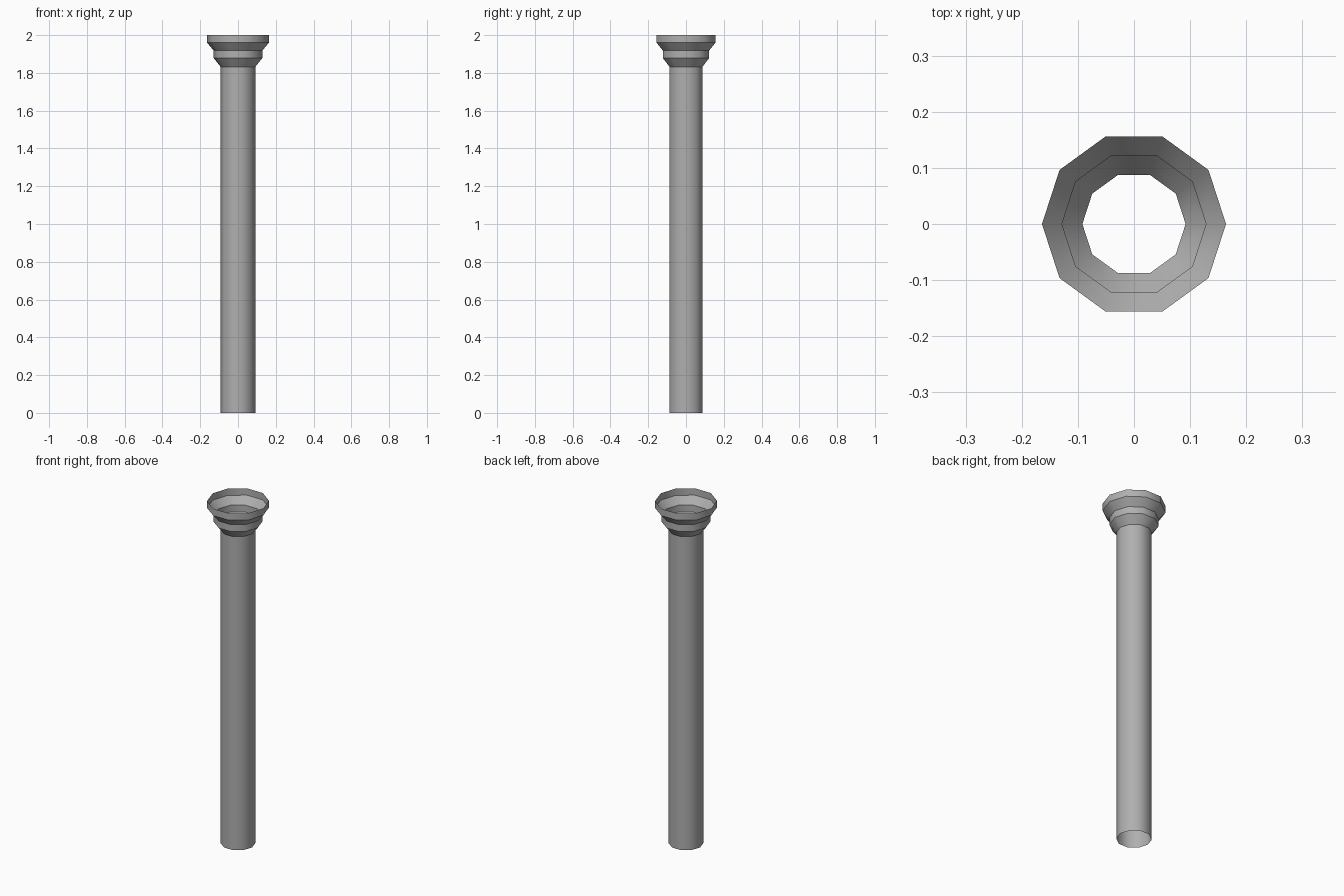
import bpy, bmesh
from math import cos, sin, pi

if "Cube" in bpy.data.objects:
    bpy.data.objects.remove(bpy.data.objects["Cube"])

SIDES = 10
# radius, height: plain shaft, then two flared collars
PROFILE = [(0.092, 0.0), (0.092, 1.832), (0.1285, 1.878),
           (0.1285, 1.918), (0.164, 1.96), (0.164, 2.0)]

# open-ended column lathed around z
bm = bmesh.new()
rings = [[bm.verts.new((r * cos(2 * pi * i / SIDES), r * sin(2 * pi * i / SIDES), z))
          for i in range(SIDES)] for r, z in PROFILE]
for low, high in zip(rings, rings[1:]):
    for i in range(SIDES):
        j = (i + 1) % SIDES
        bm.faces.new((low[i], low[j], high[j], high[i])).smooth = True

# smooth around the column, crisp at each horizontal ring
for e in bm.edges:
    if abs(e.verts[0].co.z - e.verts[1].co.z) < 1e-5:
        e.smooth = False

mesh = bpy.data.meshes.new("column")
bm.to_mesh(mesh)
bm.free()

# dark grey finish
grey = bpy.data.materials.new("dark_grey")
grey.diffuse_color = (0.43, 0.43, 0.43, 1)
grey.use_nodes = True
grey.node_tree.nodes["Principled BSDF"].inputs["Base Color"].default_value = grey.diffuse_color
mesh.materials.append(grey)

column = bpy.data.objects.new("column", mesh)
bpy.context.collection.objects.link(column)
